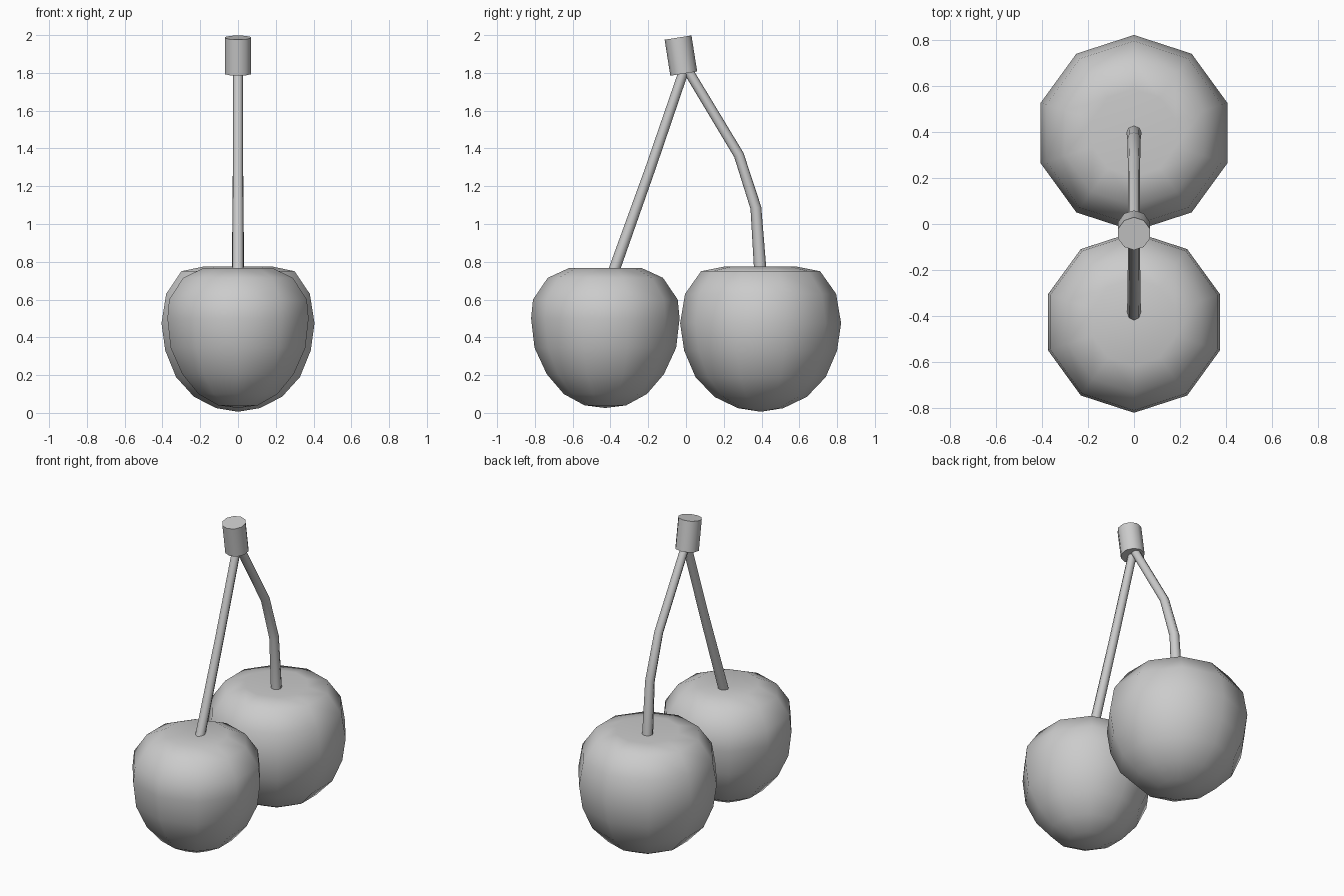
import bpy, bmesh
from math import sin, cos, pi, radians
from mathutils import Vector

if "Cube" in bpy.data.objects:
    bpy.data.objects.remove(bpy.data.objects["Cube"])

SIDES = 10


def finish(obj, angle):
    bpy.ops.object.select_all(action='DESELECT')
    obj.select_set(True)
    bpy.context.view_layer.objects.active = obj
    bpy.ops.object.shade_smooth_by_angle(angle=radians(angle))


def fruit(name, y, profile):
    """Lathe a (radius, z) profile, bottom to top; both ends close on the axis."""
    bm = bmesh.new()
    bottom = bm.verts.new((0, y, profile[0][1]))
    top = bm.verts.new((0, y, profile[-1][1]))
    rings = []
    for r, z in profile[1:-1]:
        rings.append([bm.verts.new((r * sin(2 * pi * i / SIDES), y + r * cos(2 * pi * i / SIDES), z))
                      for i in range(SIDES)])
    for i in range(SIDES):
        j = (i + 1) % SIDES
        bm.faces.new((bottom, rings[0][i], rings[0][j]))
        bm.faces.new((top, rings[-1][j], rings[-1][i]))
        for a, b in zip(rings, rings[1:]):
            bm.faces.new((a[i], b[i], b[j], a[j]))
    bmesh.ops.recalc_face_normals(bm, faces=bm.faces)
    mesh = bpy.data.meshes.new(name)
    bm.to_mesh(mesh)
    bm.free()
    obj = bpy.data.objects.new(name, mesh)
    bpy.context.collection.objects.link(obj)
    finish(obj, 80)


def stem(name, path):
    """Eight-sided tube along (y, z, radius) points."""
    curve = bpy.data.curves.new(name, 'CURVE')
    curve.dimensions = '3D'
    curve.bevel_depth = 1.0
    curve.bevel_resolution = 2
    curve.use_fill_caps = True
    spline = curve.splines.new('POLY')
    spline.points.add(len(path) - 1)
    for p, (y, z, r) in zip(spline.points, path):
        p.co = (0, y, z, 1)
        p.radius = r
    obj = bpy.data.objects.new(name, curve)
    bpy.context.collection.objects.link(obj)
    bpy.ops.object.select_all(action='DESELECT')
    obj.select_set(True)
    bpy.context.view_layer.objects.active = obj
    bpy.ops.object.convert(target='MESH')
    finish(bpy.context.view_layer.objects.active, 50)


# Fruits
fruit("large_cherry", 0.395, [(0, 0.006), (0.12, 0.025), (0.245, 0.085), (0.345, 0.19),
      (0.405, 0.33), (0.426, 0.475), (0.40, 0.63), (0.315, 0.75), (0.19, 0.775), (0, 0.745)])
fruit("small_cherry", -0.427, [(0, 0.026), (0.11, 0.04), (0.22, 0.10), (0.31, 0.205),
      (0.375, 0.345), (0.393, 0.50), (0.383, 0.60), (0.305, 0.715), (0.19, 0.768), (0, 0.74)])

# Stems
stem("large_cherry_stem", [(0.0, 1.83, 0.026), (0.28, 1.365, 0.027),
                           (0.37, 1.085, 0.029), (0.395, 0.73, 0.033)])
stem("small_cherry_stem", [(-0.005, 1.83, 0.026), (-0.19, 1.29, 0.027), (-0.39, 0.73, 0.03)])

# Tilted cap where the stems meet
low, high = Vector((0, -0.013, 1.796)), Vector((0, -0.041, 1.987))
bpy.ops.mesh.primitive_cylinder_add(vertices=SIDES, radius=0.072, depth=(high - low).length,
                                    location=(low + high) / 2, rotation=(radians(9), 0, 0))
cap = bpy.context.object
cap.name = "stem_cap"
finish(cap, 40)
